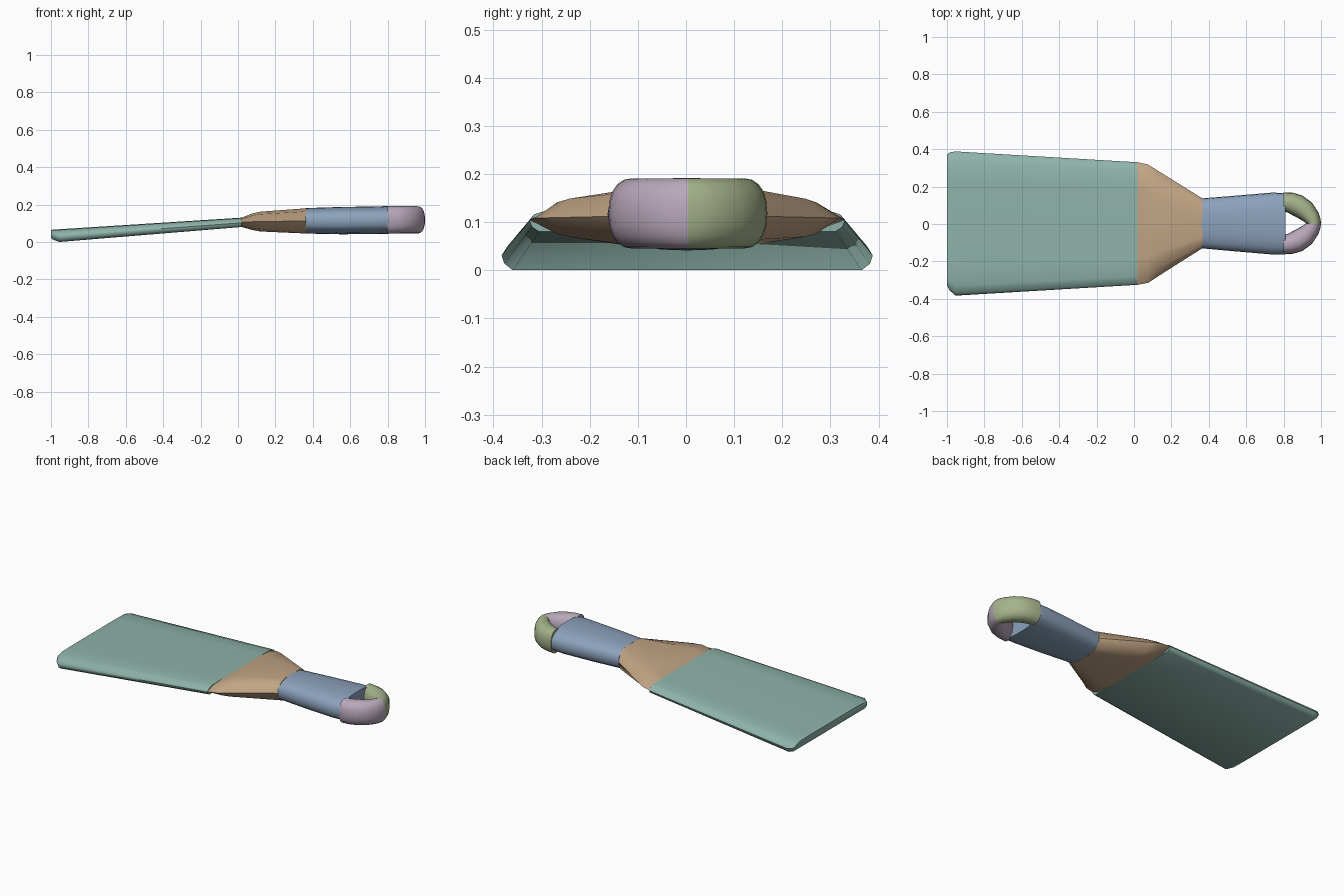
import bpy, math
from mathutils import Vector

cube = bpy.data.objects.get("Cube")
if cube:
    bpy.data.objects.remove(cube)


def material(name, rgb):
    m = bpy.data.materials.new(name)
    m.use_nodes = True
    m.diffuse_color = (*rgb, 1)
    m.node_tree.nodes["Principled BSDF"].inputs["Base Color"].default_value = (*rgb, 1)
    return m


teal = material("teal", (0.27, 0.45, 0.40))
tan = material("tan", (0.53, 0.37, 0.23))
blue = material("slate blue", (0.26, 0.36, 0.50))
mauve = material("mauve", (0.48, 0.39, 0.49))
olive = material("olive green", (0.38, 0.45, 0.26))


def loft(name, rings, mat, angle=50):
    """Skin a list of equal-length rings and cap both ends."""
    n = len(rings[0])
    verts = [p for r in rings for p in r]
    faces = [(i * n + j, i * n + (j + 1) % n, (i + 1) * n + (j + 1) % n, (i + 1) * n + j)
             for i in range(len(rings) - 1) for j in range(n)]
    faces += [tuple(reversed(range(n))), tuple(range(len(verts) - n, len(verts)))]
    mesh = bpy.data.meshes.new(name)
    mesh.from_pydata(verts, [], faces)
    mesh.materials.append(mat)
    ob = bpy.data.objects.new(name, mesh)
    bpy.context.collection.objects.link(ob)
    bpy.ops.object.select_all(action='DESELECT')
    ob.select_set(True)
    bpy.context.view_layer.objects.active = ob
    bpy.ops.object.mode_set(mode='EDIT')
    bpy.ops.mesh.select_all(action='SELECT')
    bpy.ops.mesh.normals_make_consistent(inside=False)
    bpy.ops.object.mode_set(mode='OBJECT')
    bpy.ops.object.shade_smooth_by_angle(angle=math.radians(angle))
    return ob


def oval(n, power):
    """Unit superellipse profile."""
    def f(v):
        return math.copysign(abs(v) ** (2 / power), v)
    return [(f(math.cos(math.tau * i / n)), f(math.sin(math.tau * i / n))) for i in range(n)]


def mirrored(half):
    """Close a right-hand half profile, listed bottom to top."""
    return half + [(-u, v) for u, v in reversed(half)]


def ring(profile, x, y0, y1, z0, z1):
    return [(x, (y0 + y1) / 2 + u * (y1 - y0) / 2, (z0 + z1) / 2 + v * (z1 - z0) / 2)
            for u, v in profile]


# Blade: wide, thin and sloping down to the scraping edge
blade_profile = mirrored([(0.94, -1), (0.985, -0.6), (1, -0.1), (0.97, 0.45), (0.86, 0.9), (0.6, 1)])
loft("blade", [ring(blade_profile, *s) for s in (
    (-1.0, -0.33, 0.37, 0.022, 0.063),
    (-0.985, -0.355, 0.383, 0.01, 0.067),
    (-0.955, -0.383, 0.388, 0.0, 0.068),
    (0.02, -0.325, 0.33, 0.08, 0.13))], teal)

# Ferrule: tapers from the blade width to the handle
ferrule_profile = mirrored([(0.55, -1), (0.85, -0.75), (1, 0), (0.85, 0.75), (0.55, 1)])
loft("ferrule", [ring(ferrule_profile, *s) for s in (
    (0.02, -0.325, 0.33, 0.08, 0.13),
    (0.075, -0.315, 0.318, 0.064, 0.152),
    (0.12, -0.285, 0.29, 0.056, 0.162),
    (0.365, -0.13, 0.137, 0.045, 0.18))], tan)

# Handle grip
grip_profile = oval(24, 2.6)
loft("handle", [ring(grip_profile, *s) for s in (
    (0.362, -0.13, 0.137, 0.045, 0.181),
    (0.55, -0.147, 0.152, 0.041, 0.187),
    (0.74, -0.163, 0.168, 0.042, 0.19),
    (0.81, -0.162, 0.165, 0.044, 0.192))], blue)

# Hanging loop: two curved halves meeting on the centre line
outer = [(0.80, 0.165), (0.85, 0.163), (0.90, 0.148), (0.95, 0.112), (0.985, 0.06), (0.997, 0.025), (1.0, 0.0)]
inner = [(0.80, 0.066), (0.825, 0.055), (0.85, 0.042), (0.877, 0.028), (0.9, 0.014), (0.914, 0.005), (0.92, 0.0)]
limb_profile = oval(20, 2.3)
for name, side, mat in (("loop_left", 1, olive), ("loop_right", -1, mauve)):
    rings = []
    for o, i in zip(outer, inner):
        a, b = Vector(o), Vector(i)
        mid, arm = (a + b) / 2, (a - b) / 2
        rings.append([(mid.x + arm.x * u, 0.004 + side * (mid.y + arm.y * u), 0.118 + 0.073 * v)
                      for u, v in limb_profile])
    loft(name, rings, mat)
